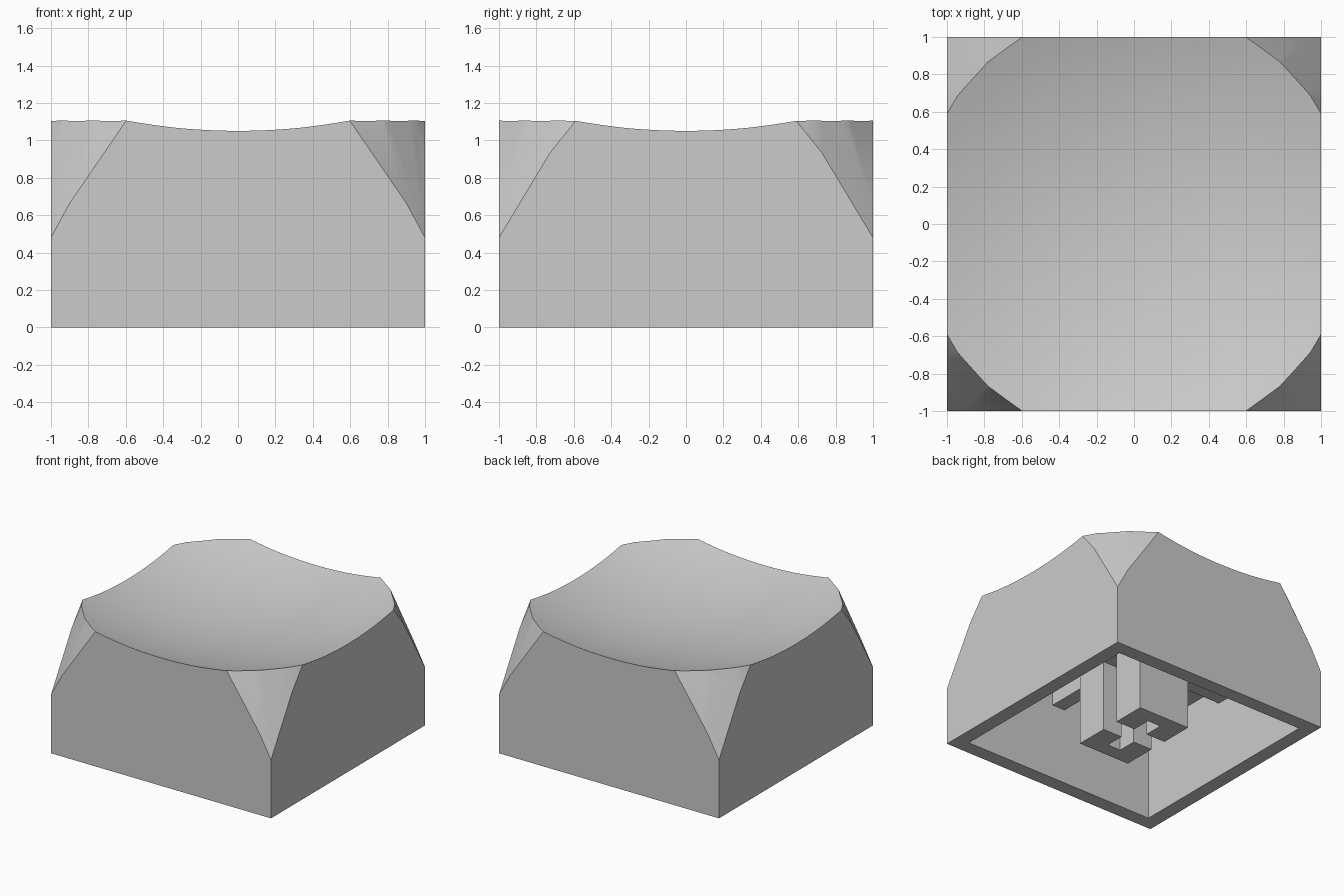
import bpy
import bmesh
from math import radians
from mathutils import Matrix, Vector

old = bpy.data.objects.get("Cube")
if old:
    bpy.data.objects.remove(old, do_unlink=True)

grey = bpy.data.materials.new("light_grey")
grey.use_nodes = True
colour = (0.6, 0.6, 0.6, 1)
grey.diffuse_color = colour
grey.node_tree.nodes["Principled BSDF"].inputs["Base Color"].default_value = colour

UNIT = 2 / 17            # wall thickness
INNER = 1 - UNIT         # half width of the hollow
CEILING = 0.77           # top of the hollow
RIB_Z = 0.634            # underside of the ribs
DISH_R, DISH_Z = 3.4, 0.9


def finish(name, bm):
    mesh = bpy.data.meshes.new(name)
    bm.to_mesh(mesh)
    bm.free()
    mesh.materials.append(grey)
    obj = bpy.data.objects.new(name, mesh)
    bpy.context.collection.objects.link(obj)
    return obj


def box(name, lo, hi):
    lo, hi = Vector(lo), Vector(hi)
    bm = bmesh.new()
    bmesh.ops.create_cube(bm, size=1, matrix=Matrix.Translation((lo + hi) / 2)
                          @ Matrix.Diagonal((*(hi - lo), 1)))
    return finish(name, bm)


def cone(name, segments, z0, z1, radius):
    bm = bmesh.new()
    bmesh.ops.create_cone(bm, cap_ends=True, segments=segments,
                          radius1=radius(z0), radius2=radius(z1), depth=z1 - z0,
                          matrix=Matrix.Translation((0, 0, (z0 + z1) / 2))
                          @ Matrix.Rotation(radians(90), 4, "Z"))
    return finish(name, bm)


def sphere(name, radius, z):
    bm = bmesh.new()
    bmesh.ops.create_uvsphere(bm, u_segments=120, v_segments=90, radius=radius,
                              matrix=Matrix.Translation((0, 0, z)))
    return finish(name, bm)


def carve(target, cutter, operation="DIFFERENCE"):
    mod = target.modifiers.new("carve", "BOOLEAN")
    mod.operation, mod.object, mod.solver = operation, cutter, "EXACT"
    bpy.ops.object.select_all(action="DESELECT")
    bpy.context.view_layer.objects.active = target
    target.select_set(True)
    bpy.ops.object.modifier_apply(modifier=mod.name)
    bpy.data.objects.remove(cutter, do_unlink=True)


# Shell: a block with conical corner cuts, a dished top and a hollow base
shell = box("cap_shell", (-1, -1, 0), (1, 1, 1.3))
carve(shell, cone("corner_cutter", 30, -0.1, 1.4, lambda z: 1.42 - 0.405 * (z - 0.48)),
      "INTERSECT")
carve(shell, sphere("dish_cutter", DISH_R, DISH_Z + DISH_R))
carve(shell, box("hollow_cutter", (-INNER, -INNER, -0.2), (INNER, INNER, CEILING)))
bpy.ops.object.shade_smooth_by_angle(angle=0.5)

# Stem: a post, longer from front to back, with a cross-shaped slot
stem = box("stem", (-2 * UNIT, -3 * UNIT, 0), (2 * UNIT, 3 * UNIT, CEILING + 0.02))
SLOT_TOP = 5 * UNIT
carve(stem, box("slot_cutter_x", (-0.5, -0.075, -0.2), (0.5, 0.075, SLOT_TOP)))
carve(stem, box("slot_cutter_y", (-0.06, -2 * UNIT, -0.2), (0.06, 2 * UNIT, SLOT_TOP)))

# Ribs: run from the stem to each wall under the ceiling
for name, direction in (("left", (1, 0)), ("right", (-1, 0)),
                        ("back", (0, 1)), ("front", (0, -1))):
    d = Vector((*direction, 0))
    side = Vector((abs(d.y), abs(d.x), 0)) * UNIT / 2
    a, b = d * UNIT, d * (INNER + 0.01)
    lo = [min(p, q) for p, q in zip(a, b)]
    hi = [max(p, q) for p, q in zip(a, b)]
    box("rib_" + name, Vector((lo[0], lo[1], RIB_Z)) - side,
        Vector((hi[0], hi[1], CEILING + 0.02)) + side)
